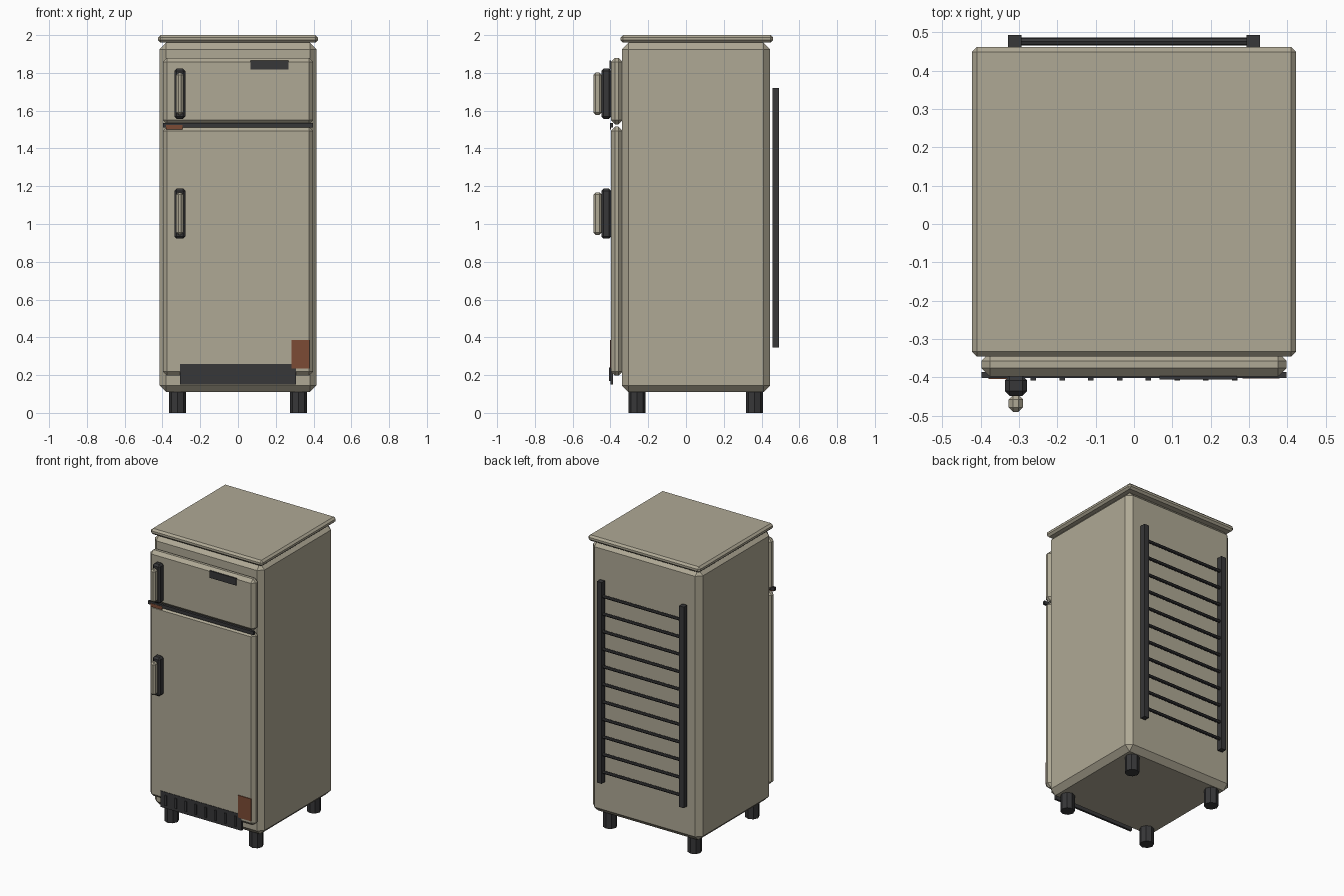
import bpy, bmesh, math
from mathutils import Matrix

if "Cube" in bpy.data.objects:
    bpy.data.objects.remove(bpy.data.objects["Cube"])


def material(name, rgb):
    m = bpy.data.materials.new(name)
    m.diffuse_color = (*rgb, 1)
    m.use_nodes = True
    m.node_tree.nodes["Principled BSDF"].inputs["Base Color"].default_value = m.diffuse_color
    return m


ENAMEL = material("aged_enamel", (0.43, 0.395, 0.30))
DARK = material("dark_plastic", (0.038, 0.038, 0.04))
RUST = material("rust", (0.20, 0.07, 0.035))


def finish(name, bm, mat):
    me = bpy.data.meshes.new(name)
    bm.to_mesh(me)
    bm.free()
    me.materials.append(mat)
    ob = bpy.data.objects.new(name, me)
    bpy.context.collection.objects.link(ob)
    return ob


def box(name, x, y, z, mat, chamfer=0):
    """Box from (min, max) ranges with flat one-segment chamfers."""
    bm = bmesh.new()
    bmesh.ops.create_cube(bm, size=1)
    for v in bm.verts:
        v.co = [sum(r) / 2 + c * (r[1] - r[0]) for r, c in zip((x, y, z), v.co)]
    if chamfer:
        bmesh.ops.bevel(bm, geom=bm.edges[:], offset=chamfer, segments=1,
                        affect='EDGES')
    return finish(name, bm, mat)


def rod(name, centre, radius, length, mat, sides=8, along_x=False):
    bm = bmesh.new()
    bmesh.ops.create_cone(bm, cap_ends=True, segments=sides, radius1=radius,
                          radius2=radius, depth=length)
    rot = Matrix.Rotation(math.pi / 2, 4, 'Y') if along_x else Matrix()
    bm.transform(Matrix.Translation(centre) @ rot)
    return finish(name, bm, mat)


# Cabinet and lid
box("cabinet", (-0.415, 0.415), (-0.34, 0.445), (0.11, 1.96), ENAMEL, 0.035)
box("lid", (-0.423, 0.423), (-0.346, 0.461), (1.96, 2.0), ENAMEL, 0.013)

# Doors, with a trim strip across the gap
box("freezer_door", (-0.398, 0.398), (-0.398, -0.335), (1.528, 1.88), ENAMEL, 0.022)
box("main_door", (-0.398, 0.398), (-0.398, -0.335), (0.197, 1.515), ENAMEL, 0.022)
box("door_gap_trim", (-0.398, 0.398), (-0.402, -0.386), (1.512, 1.535), DARK)

# Handles: dark base and enamel grip
for label, z in (("freezer", 1.69), ("main", 1.055)):
    box(label + "_handle_base", (-0.337, -0.279), (-0.448, -0.396),
        (z - 0.133, z + 0.133), DARK, 0.012)
    box(label + "_handle_grip", (-0.327, -0.289), (-0.49, -0.446),
        (z - 0.112, z + 0.112), ENAMEL, 0.012)

# Blank name plate and rust patches
box("name_plate", (0.067, 0.268), (-0.405, -0.396), (1.817, 1.865), DARK)
box("rust_corner", (0.283, 0.379), (-0.403, -0.397), (0.235, 0.387), RUST)
box("rust_hinge", (-0.38, -0.293), (-0.4035, -0.397), (1.50, 1.523), RUST)

# Kick vent with slats
box("kick_vent", (-0.307, 0.307), (-0.401, -0.387), (0.15, 0.26), DARK)
for i in range(8):
    x = (i - 3.5) * 0.075
    box("vent_slat", (x - 0.007, x + 0.007), (-0.408, -0.398), (0.17, 0.24), DARK)

# Feet
for x in (-0.32, 0.32):
    for y in (-0.259, 0.363):
        rod("foot", (x, y, 0.06), 0.045, 0.12, DARK)

# Condenser rack on the back: two posts and eleven rungs
for s in (-1, 1):
    box("rack_post", (s * 0.311 - 0.018, s * 0.311 + 0.018), (0.457, 0.493),
        (0.345, 1.72), DARK)
for i in range(11):
    rod("rack_rung", (0, 0.476, 0.42 + 0.12 * i), 0.0105, 0.60, DARK, along_x=True)
